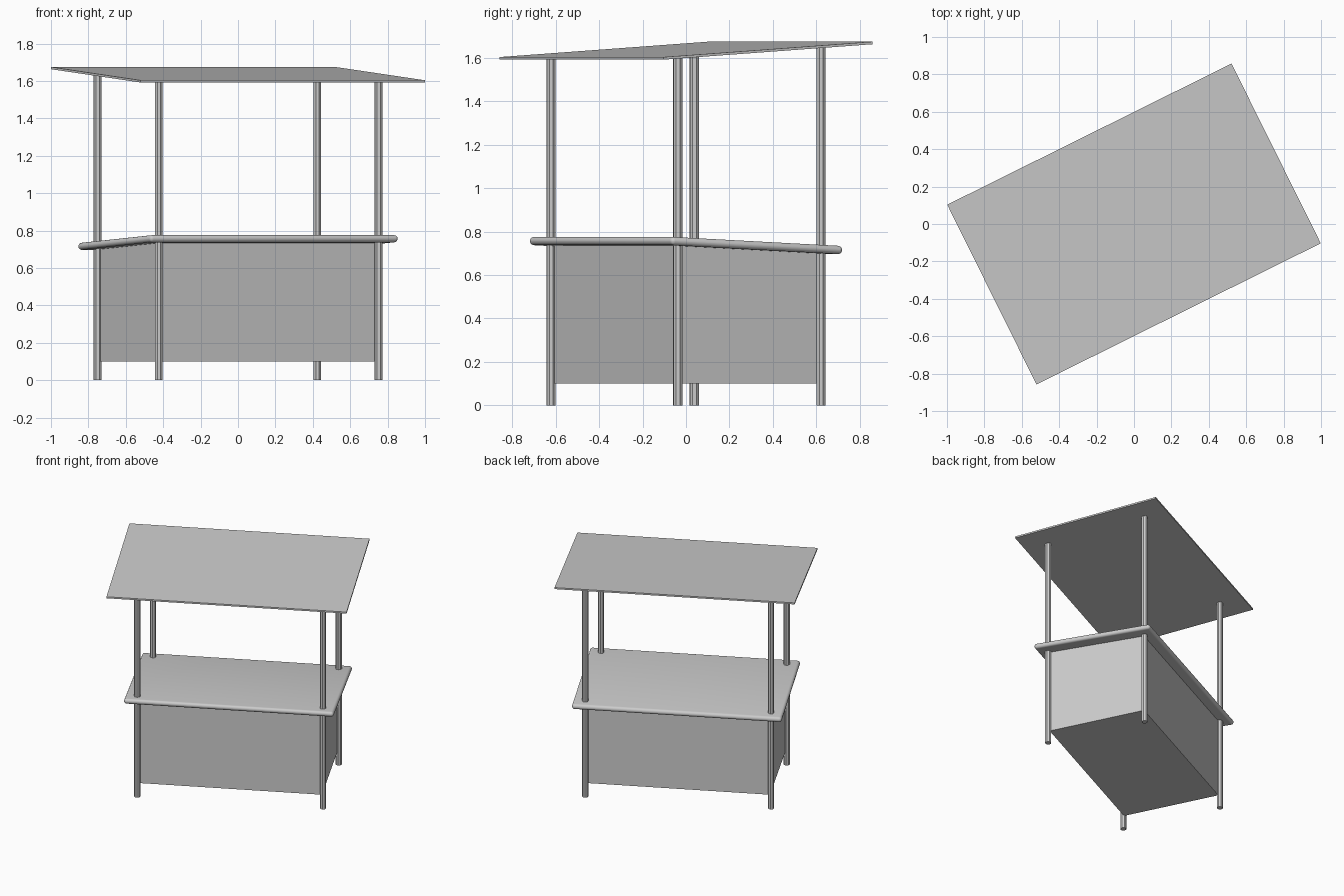
import bpy, bmesh, math
from mathutils import Matrix, Vector

cube = bpy.data.objects.get("Cube")
if cube:
    bpy.data.objects.remove(cube, do_unlink=True)

TURN = Matrix.Rotation(math.radians(26.4), 4, 'Z')   # whole stall is turned
GREY = 0.6

grey = bpy.data.materials.new("plain grey")
grey.use_nodes = True
grey.diffuse_color = (GREY, GREY, GREY, 1)
grey.node_tree.nodes["Principled BSDF"].inputs["Base Color"].default_value = (GREY, GREY, GREY, 1)


def finish(name, bm):
    mesh = bpy.data.meshes.new(name)
    bm.to_mesh(mesh)
    bm.free()
    mesh.materials.append(grey)
    obj = bpy.data.objects.new(name, mesh)
    bpy.context.collection.objects.link(obj)
    obj.matrix_world = TURN
    return obj


def slab(half_x, half_y, bottom, top):
    """Box whose bottom and top are functions of depth."""
    bm = bmesh.new()
    bmesh.ops.create_cube(bm, size=2)
    for v in bm.verts:
        v.co.x *= half_x
        v.co.y *= half_y
        v.co.z = top(v.co.y) if v.co.z > 0 else bottom(v.co.y)
    return bm


def roof_z(y):
    return 1.633 + 0.066 * y


def counter_z(y):
    return 0.736 - 0.048 * y


# Sloping roof board
finish("roof", slab(0.8485, 0.5365, lambda y: roof_z(y) - 0.006, lambda y: roof_z(y) + 0.006))

# Counter top with fully rounded edges
bm = slab(0.741, 0.441, lambda y: counter_z(y) - 0.019, lambda y: counter_z(y) + 0.019)
bmesh.ops.bevel(bm, geom=bm.edges[:], offset=0.0185, offset_type='OFFSET', segments=5,
                profile=0.5, affect='EDGES', clamp_overlap=True)
for f in bm.faces:
    f.smooth = True
finish("counter_top", bm)

# Closed body under the counter
finish("body", slab(0.648, 0.36, lambda y: 0.1, counter_z))

# Four corner posts, eight-sided
for side, sx in (("right", -1), ("left", 1)):
    for end, sy in (("front", -1), ("back", 1)):
        bm = bmesh.new()
        x, y = sx * 0.656, sy * 0.368
        height = roof_z(y)
        bmesh.ops.create_cone(bm, cap_ends=True, segments=8, radius1=0.022, radius2=0.022,
                              depth=height, matrix=Matrix.Translation((x, y, height / 2)))
        finish(f"{end}_{side}_post", bm)
